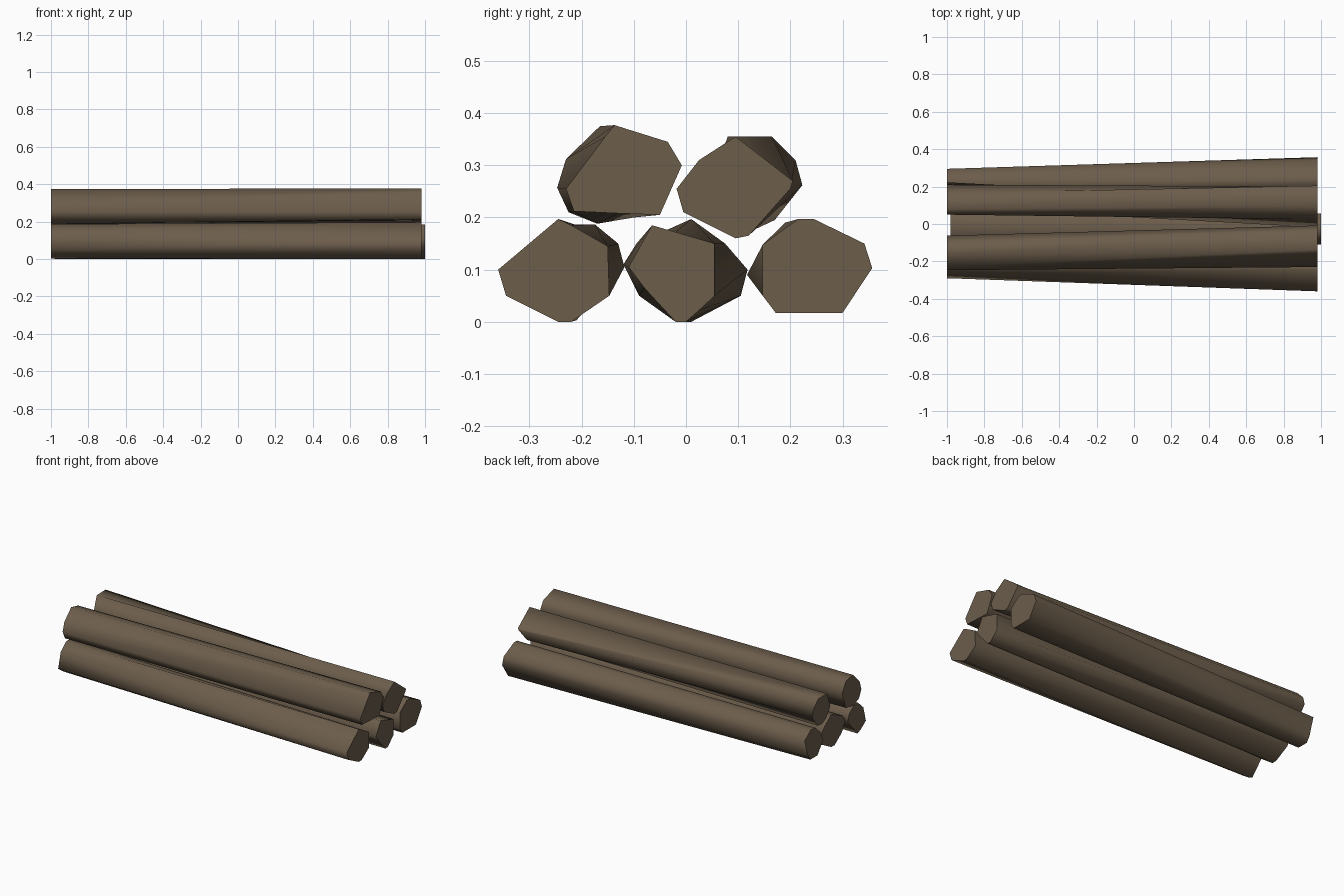
import bpy, bmesh

bark = bpy.data.materials.new("brown wood")
bark.diffuse_color = (0.150, 0.110, 0.071, 1)


def log(name, x0, x1, left, right):
    """Rough log lofted between two (y, z) end outlines with matching points."""
    bm = bmesh.new()
    a = [bm.verts.new((x0, y, z)) for y, z in left]
    b = [bm.verts.new((x1, y, z)) for y, z in right]
    n = len(a)
    for i in range(n):
        j = (i + 1) % n
        bm.faces.new((a[i], a[j], b[j], b[i])).smooth = True
    caps = [bm.faces.new(a[::-1]), bm.faces.new(b)]
    # crisp sawn ends, smooth sides
    for cap in caps:
        for e in cap.edges:
            e.smooth = False
    bmesh.ops.recalc_face_normals(bm, faces=bm.faces)
    me = bpy.data.meshes.new(name)
    bm.to_mesh(me)
    bm.free()
    me.materials.append(bark)
    bpy.context.collection.objects.link(bpy.data.objects.new(name, me))


# bottom row
log("bottom_front_log", -1, 0.98,
    [(-.21, .003), (-.24, .015), (-.29, .05), (-.266, .14),
     (-.215, .187), (-.175, .187), (-.13, .15), (-.118, .105)],
    [(-.22, 0), (-.245, 0), (-.345, .05), (-.36, .1),
     (-.245, .197), (-.22, .185), (-.15, .145), (-.147, .05)])
log("bottom_middle_log", -0.98, 1,
    [(-.02, 0), (-.09, .05), (-.12, .11), (-.095, .15), (.01, .197),
     (.075, .15), (.118, .1), (.105, .05), (.01, 0)],
    [(-.02, 0), (-.08, .065), (-.11, .105), (-.065, .185), (-.02, .172),
     (.055, .15), (.055, .05), (.025, .022), (0, 0)])
log("bottom_back_log", -1, 0.98,
    [(.117, .09), (.147, .148), (.19, .19), (.235, .195),
     (.295, .15), (.264, .05), (.24, .017), (.172, .017)],
    [(.147, .05), (.147, .148), (.215, .197), (.245, .197),
     (.342, .15), (.357, .103), (.30, .017), (.172, .017)])

# top row
log("top_front_log", -1, 0.98,
    [(-.225, .21), (-.247, .257), (-.23, .312), (-.165, .375),
     (-.1, .36), (-.062, .3), (-.1, .2), (-.17, .188)],
    [(-.215, .212), (-.23, .255), (-.155, .355), (-.137, .377),
     (-.035, .345), (-.008, .3), (-.05, .205), (-.13, .208)])
log("top_back_log", -1, 0.98,
    [(.13, .19), (.09, .21), (.05, .27), (.08, .355),
     (.165, .355), (.21, .31), (.223, .262), (.17, .195)],
    [(-.005, .21), (-.018, .255), (.025, .31), (.095, .355),
     (.205, .27), (.2, .255), (.12, .165), (.095, .16)])
